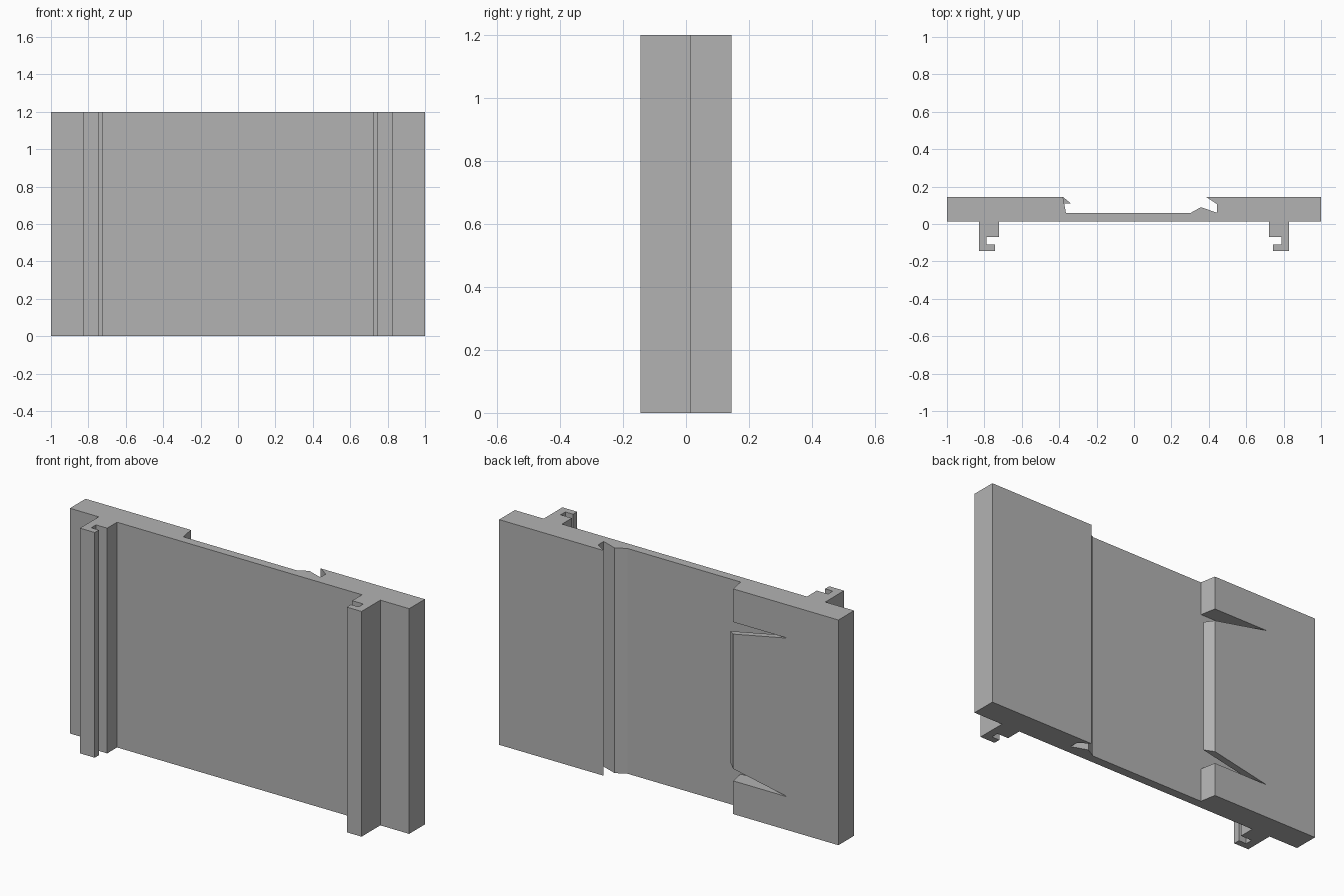
import bpy, bmesh

cube = bpy.data.objects.get("Cube")
if cube:
    bpy.data.objects.remove(cube, do_unlink=True)

HEIGHT = 1.2
BACK, FRONT, FLOOR, EDGE = 0.145, -0.145, 0.06, 0.013   # main depths along y
SLOT_END, SLOT_Z = -0.70, 0.177                        # pocket behind the latch

grey = bpy.data.materials.new("plain_grey")
grey.diffuse_color = (0.45, 0.45, 0.45, 1)
grey.use_nodes = True
grey.node_tree.nodes["Principled BSDF"].inputs["Base Color"].default_value = (0.45, 0.45, 0.45, 1)


def extrude_profile(name, points, z0, z1):
    """Extrude an x-y outline upward from z0 to z1."""
    bm = bmesh.new()
    face = bm.faces.new([bm.verts.new((x, y, z0)) for x, y in points])
    top = bmesh.ops.extrude_face_region(bm, geom=[face])["geom"]
    verts = [v for v in top if isinstance(v, bmesh.types.BMVert)]
    bmesh.ops.translate(bm, verts=verts, vec=(0, 0, z1 - z0))
    bmesh.ops.recalc_face_normals(bm, faces=bm.faces)
    mesh = bpy.data.meshes.new(name)
    bm.to_mesh(mesh)
    bm.free()
    obj = bpy.data.objects.new(name, mesh)
    bpy.context.collection.objects.link(obj)
    mesh.materials.append(grey)
    return obj


# Hooked rail on the front, outlined from its outer root to its inner root
rail = [(0.83, EDGE), (0.83, FRONT), (0.743, FRONT), (0.743, -0.11),
        (0.788, -0.11), (0.788, -0.07), (0.722, -0.07), (0.722, EDGE)]
left_rail = rail
right_rail = [(-x, y) for x, y in reversed(rail)]

# Back face: undercut groove on the left, sloped channel wall on the right
channel = [(-1, BACK), (-0.38, BACK), (-0.364, FLOOR), (0.304, FLOOR),
           (0.358, 0.09), (0.443, FLOOR), (0.443, 0.107), (0.385, BACK), (1, BACK)]

panel = extrude_profile(
    "panel", channel + [(1, EDGE)] + left_rail + right_rail + [(-1, EDGE)], 0, HEIGHT)

# Pocket that frees the latch tongue
cutter = extrude_profile(
    "pocket_cutter",
    [(SLOT_END, FLOOR + 0.001), (-0.3, FLOOR + 0.001), (-0.3, 0.3), (SLOT_END, 0.3)],
    SLOT_Z, HEIGHT - SLOT_Z)
cutter.hide_render = True
cutter.hide_set(True)
cut = panel.modifiers.new("pocket", "BOOLEAN")
cut.operation = "DIFFERENCE"
cut.solver = "EXACT"
cut.object = cutter

# Latch tongue with a barbed lip, narrowing toward its free end
tongue = extrude_profile(
    "latch_tongue",
    [(SLOT_END, BACK), (-0.38, BACK), (-0.338, 0.11), (SLOT_END, 0.11)],
    SLOT_Z, HEIGHT - SLOT_Z)
for v in tongue.data.vertices:
    taper = 0.2 * (v.co.x - SLOT_END)
    v.co.z += taper if v.co.z < HEIGHT / 2 else -taper
